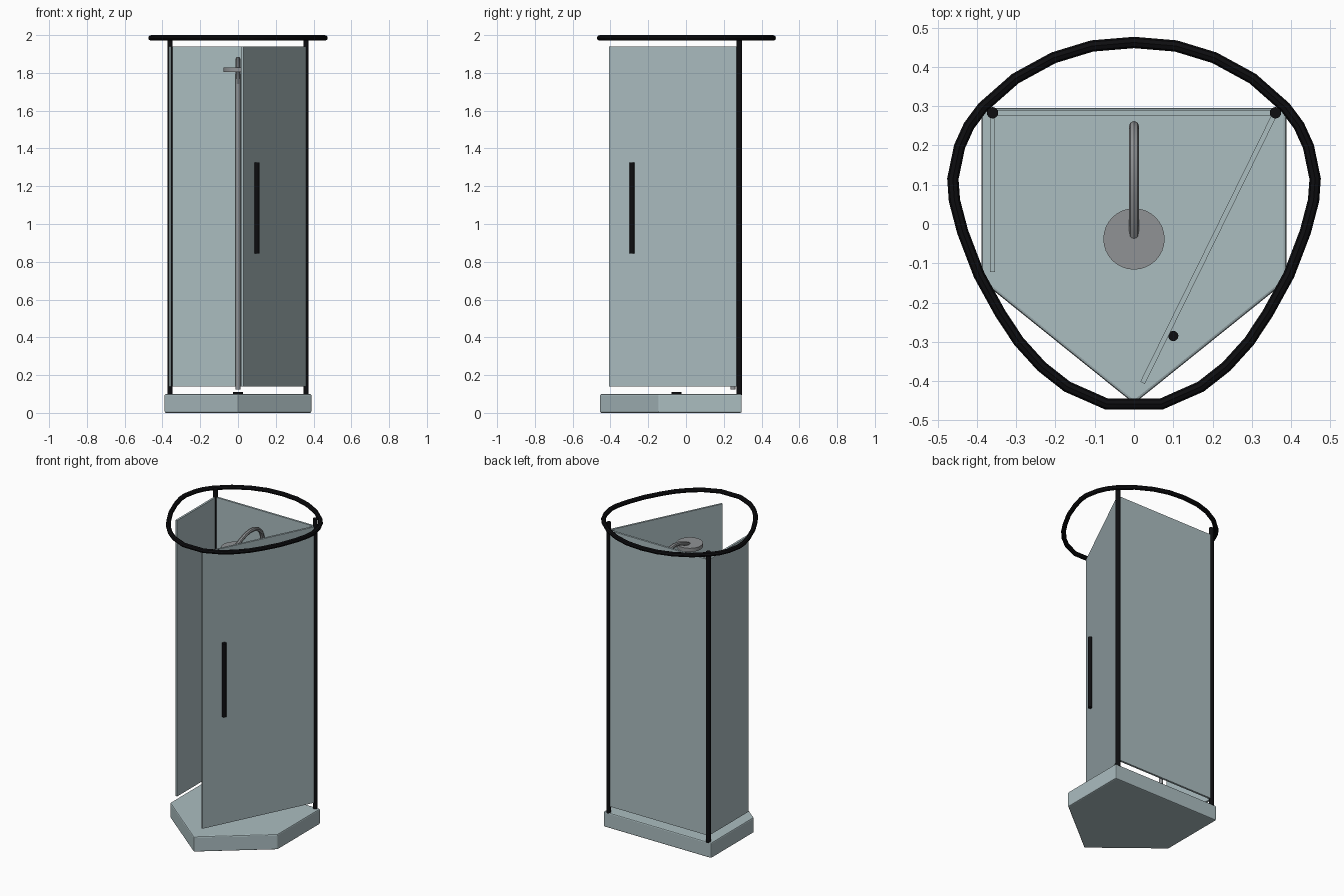
import bpy
import bmesh
import math
from mathutils import Vector

cube = bpy.data.objects.get("Cube")
if cube:
    bpy.data.objects.remove(cube, do_unlink=True)


def material(name, rgb):
    mat = bpy.data.materials.new(name)
    mat.use_nodes = True
    mat.diffuse_color = (*rgb, 1)
    mat.node_tree.nodes["Principled BSDF"].inputs["Base Color"].default_value = (*rgb, 1)
    return mat


GLASS = material("pale teal", (0.41, 0.51, 0.53))
BLACK = material("matte black", (0.004, 0.004, 0.005))
STEEL = material("grey steel", (0.28, 0.29, 0.30))


def finish(obj, mat, smooth=False):
    obj.data.materials.append(mat)
    if smooth:
        bpy.ops.object.select_all(action="DESELECT")
        obj.select_set(True)
        bpy.context.view_layer.objects.active = obj
        bpy.ops.object.shade_smooth_by_angle(angle=math.radians(40))
    return obj


def prism(name, outline, z0, z1, mat, bevel=0):
    """Extrude a flat outline upwards, optionally softening its edges."""
    bm = bmesh.new()
    face = bm.faces.new([bm.verts.new((x, y, z0)) for x, y in outline])
    top = bmesh.ops.extrude_face_region(bm, geom=[face])["geom"]
    bmesh.ops.translate(bm, vec=(0, 0, z1 - z0),
                        verts=[v for v in top if isinstance(v, bmesh.types.BMVert)])
    bmesh.ops.recalc_face_normals(bm, faces=bm.faces)
    if bevel:
        bmesh.ops.bevel(bm, geom=bm.edges[:], offset=bevel, segments=2,
                        profile=0.5, affect="EDGES")
    mesh = bpy.data.meshes.new(name)
    bm.to_mesh(mesh)
    bm.free()
    obj = bpy.data.objects.new(name, mesh)
    bpy.context.collection.objects.link(obj)
    return finish(obj, mat)


def cylinder(name, x, y, z0, z1, r, mat, sides=16):
    bpy.ops.mesh.primitive_cylinder_add(vertices=sides, radius=r, depth=z1 - z0,
                                        location=(x, y, (z0 + z1) / 2))
    obj = bpy.context.object
    obj.name = name
    return finish(obj, mat, True)


def tube(name, points, r, mat, closed=False):
    curve = bpy.data.curves.new(name, "CURVE")
    curve.dimensions = "3D"
    curve.bevel_depth = r
    curve.bevel_resolution = 2
    curve.use_fill_caps = not closed
    spline = curve.splines.new("POLY")
    spline.points.add(len(points) - 1)
    for point, co in zip(spline.points, points):
        point.co = (*co, 1)
    spline.use_cyclic_u = closed
    obj = bpy.data.objects.new(name, curve)
    bpy.context.collection.objects.link(obj)
    bpy.ops.object.select_all(action="DESELECT")
    obj.select_set(True)
    bpy.context.view_layer.objects.active = obj
    bpy.ops.object.convert(target="MESH")
    return finish(bpy.context.object, mat, True)


def panel(name, start, end, thickness=0.013):
    """Upright glass sheet between two plan positions."""
    a, b = Vector(start), Vector(end)
    side = (b - a).normalized().orthogonal() * thickness / 2
    return prism(name, [a + side, b + side, b - side, a - side], 0.14, 1.94, GLASS)


# Five-sided tray and drain
tray = [(-0.388, 0.295), (-0.388, -0.145), (0, -0.457), (0.388, -0.145), (0.388, 0.295)]
prism("shower_tray", tray, 0, 0.1, GLASS, 0.007)
cylinder("drain", 0, -0.05, 0.095, 0.11, 0.026, BLACK, 24)

# Glass sheets, with the door standing ajar
POST_X, POST_Y = 0.36, 0.283
panel("back_glass", (-POST_X, POST_Y), (POST_X, POST_Y))
panel("right_glass", (-POST_X, POST_Y), (-POST_X, -0.122))
panel("door_glass", (POST_X, POST_Y), (0.022, -0.404))
cylinder("door_handle", 0.1, -0.285, 0.845, 1.325, 0.013, BLACK)

# Corner posts
for side, sign in (("left", 1), ("right", -1)):
    cylinder(side + "_post", sign * POST_X, POST_Y, 0.095, 1.99, 0.0145, BLACK)

# Curtain rail, half an outline mirrored across x
half = [(0.107, 0.453), (0.205, 0.423), (0.302, 0.370), (0.385, 0.297),
        (0.420, 0.250), (0.444, 0.197), (0.461, 0.115), (0.457, 0.060),
        (0.436, -0.020), (0.394, -0.130), (0.340, -0.228), (0.293, -0.299),
        (0.235, -0.363), (0.170, -0.414), (0.070, -0.458)]
rail = [(0, 0.462)] + half + [(-x, y) for x, y in reversed(half)]
tube("curtain_rail", [(x, y, 1.985) for x, y in rail], 0.0145, BLACK, True)

# Shower riser, curved arm and head
cylinder("riser_pipe", 0, 0.249, 0.125, 1.78, 0.0125, STEEL)
arm = [(0.249, 1.74), (0.249, 1.79), (0.238, 1.825), (0.205, 1.855), (0.165, 1.87),
       (0.12, 1.873), (0.075, 1.866), (0.03, 1.85), (-0.005, 1.835), (-0.03, 1.82)]
tube("shower_arm", [(0, y, z) for y, z in arm], 0.013, STEEL)
cylinder("shower_head", 0, -0.038, 1.805, 1.829, 0.078, STEEL, 32)
